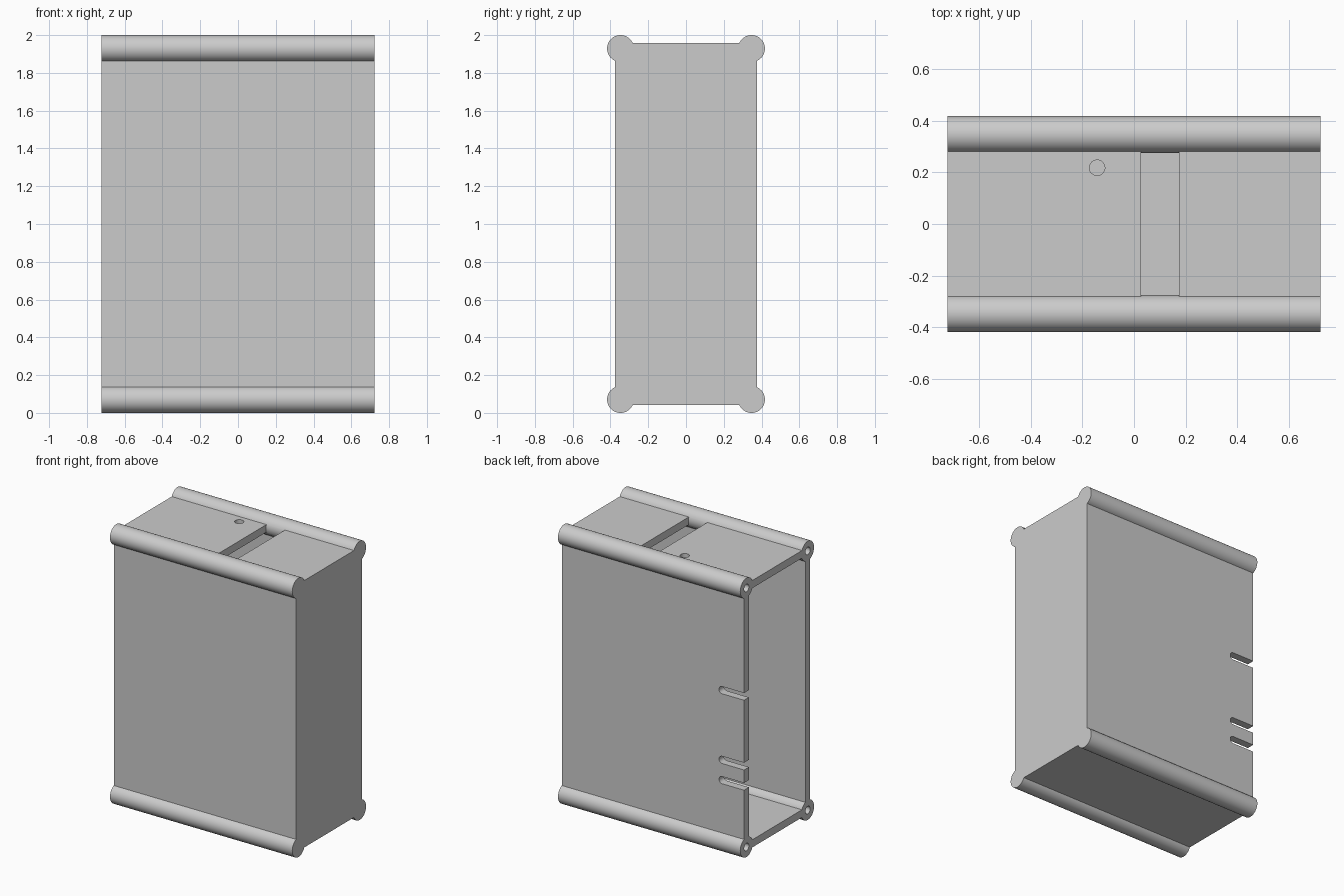
import bpy
from math import pi

if "Cube" in bpy.data.objects:
    bpy.data.objects.remove(bpy.data.objects["Cube"], do_unlink=True)

grey = bpy.data.materials.new("plain grey")
grey.use_nodes = True
grey.diffuse_color = (0.6, 0.6, 0.6, 1)
grey.node_tree.nodes["Principled BSDF"].inputs["Base Color"].default_value = (0.6, 0.6, 0.6, 1)

HALF_X, HALF_Y = 0.723, 0.375
Z_LOW, Z_HIGH = 0.043, 1.957
WALL = 0.055
POST_Y, POST_R = 0.347, 0.071


def finish(obj, name):
    obj.name = name
    obj.data.materials.append(grey)
    return obj


def box(name, low, high):
    centre = [(a + b) / 2 for a, b in zip(low, high)]
    bpy.ops.mesh.primitive_cube_add(size=1, location=centre)
    obj = bpy.context.object
    obj.scale = [b - a for a, b in zip(low, high)]
    bpy.ops.object.transform_apply(location=True, rotation=True, scale=True)
    return finish(obj, name)


def cylinder(name, radius, length, centre, rotation=(0, 0, 0), sides=48):
    bpy.ops.mesh.primitive_cylinder_add(vertices=sides, radius=radius, depth=length,
                                        location=centre, rotation=rotation)
    bpy.ops.object.transform_apply(location=True, rotation=True, scale=True)
    return finish(bpy.context.object, name)


def combine(target, tool, operation):
    tool.hide_render = True
    mod = target.modifiers.new(operation.lower(), "BOOLEAN")
    mod.operation, mod.solver, mod.object = operation, "EXACT", tool
    bpy.context.view_layer.objects.active = target
    bpy.ops.object.modifier_apply(modifier=mod.name)
    bpy.data.objects.remove(tool, do_unlink=True)


# Hollow case, open at the -x end
case = box("case_shell", (-HALF_X, -HALF_Y, Z_LOW), (HALF_X, HALF_Y, Z_HIGH))
cavity = box("cavity", (-HALF_X - 0.1, -HALF_Y + WALL, Z_LOW + WALL),
             (HALF_X - WALL, HALF_Y - WALL, Z_HIGH - WALL))
combine(case, cavity, "DIFFERENCE")

# Wide slot and small round hole in the top wall
combine(case, box("top_slot", (0.028, -0.3, 1.85), (0.175, 0.3, 2.1)), "DIFFERENCE")
combine(case, cylinder("top_hole", 0.03, 0.3, (-0.143, 0.218, 1.95), sides=32), "DIFFERENCE")

# Round-ended notches in the back wall, running out at the open end
NOTCH_R, NOTCH_END = 0.026, -0.55
for z in (0.515, 0.66, 1.16):
    combine(case, box("notch", (-HALF_X - 0.1, 0.25, z - NOTCH_R),
                      (NOTCH_END, 0.45, z + NOTCH_R)), "DIFFERENCE")
    combine(case, cylinder("notch_end", NOTCH_R, 0.2, (NOTCH_END, 0.35, z),
                           (pi / 2, 0, 0), 32), "DIFFERENCE")

# Round corner posts along the length, with blind screw holes at the open end
for y in (-POST_Y, POST_Y):
    for z in (POST_R, 2 - POST_R):
        combine(case, cylinder("post", POST_R, 2 * HALF_X, (0, y, z), (0, pi / 2, 0)), "UNION")
        combine(case, cylinder("screw_hole", 0.027, 0.5, (-HALF_X, y, z),
                               (0, pi / 2, 0), 24), "DIFFERENCE")

# Smooth posts and crisp edges
bpy.ops.object.select_all(action="DESELECT")
case.select_set(True)
bpy.context.view_layer.objects.active = case
bpy.ops.object.shade_smooth_by_angle(angle=pi / 6)
